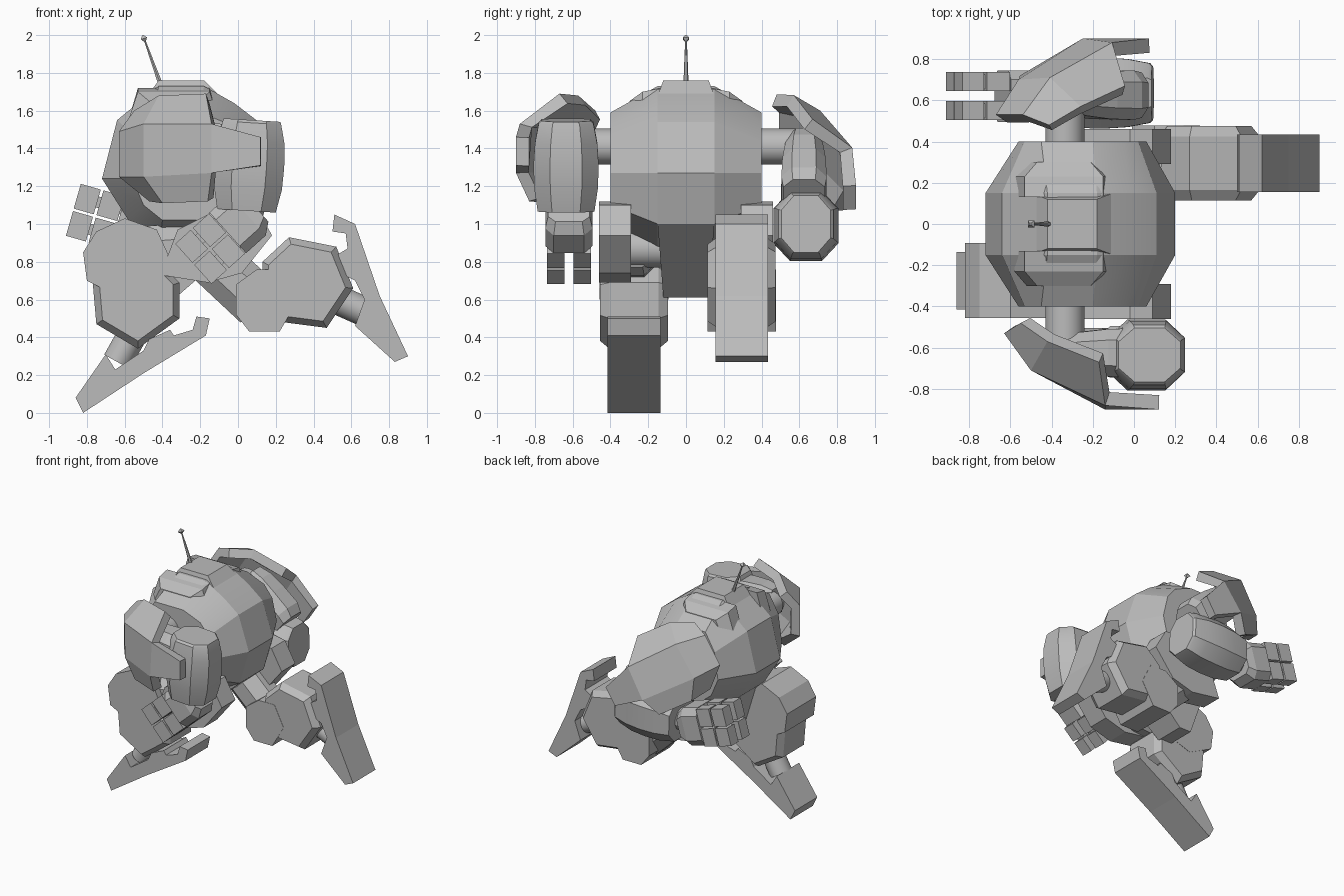
import bpy, bmesh, math
from mathutils import Vector, Matrix

cube = bpy.data.objects.get("Cube")
if cube:
    bpy.data.objects.remove(cube, do_unlink=True)

GREY = (0.5, 0.5, 0.5, 1)
metal = bpy.data.materials.new("plain grey")
metal.use_nodes = True
metal.diffuse_color = GREY
metal.node_tree.nodes["Principled BSDF"].inputs["Base Color"].default_value = GREY


def make(name, verts, faces, smooth=None, recalc=True):
    bm = bmesh.new()
    vs = [bm.verts.new(v) for v in verts]
    for f in faces:
        bm.faces.new([vs[i] for i in f])
    if recalc:
        bmesh.ops.recalc_face_normals(bm, faces=bm.faces)
    mesh = bpy.data.meshes.new(name)
    bm.to_mesh(mesh)
    bm.free()
    mesh.materials.append(metal)
    ob = bpy.data.objects.new(name, mesh)
    bpy.context.collection.objects.link(ob)
    if smooth:
        bpy.ops.object.select_all(action='DESELECT')
        ob.select_set(True)
        bpy.context.view_layer.objects.active = ob
        bpy.ops.object.shade_smooth_by_angle(angle=math.radians(smooth))
    return ob


def loft(name, rings, smooth=None):
    """Skin a row of equal rings and cap both ends."""
    n, m = len(rings[0]), len(rings)
    faces = [[r * n + i, r * n + (i + 1) % n, (r + 1) * n + (i + 1) % n, (r + 1) * n + i]
             for r in range(m - 1) for i in range(n)]
    faces += [list(range(n)), list(range((m - 1) * n, m * n))]
    return make(name, [p for ring in rings for p in ring], faces, smooth)


def prism(name, outline, y0, y1, chamfer=0.0):
    """Side outline (x, z) given thickness in y, with chamfered rims."""
    cx = sum(p[0] for p in outline) / len(outline)
    cz = sum(p[1] for p in outline) / len(outline)

    def ring(y, s):
        return [(cx + (x - cx) * s, y, cz + (z - cz) * s) for x, z in outline]
    if not chamfer:
        return loft(name, [ring(y0, 1), ring(y1, 1)])
    s = 1 - chamfer * 3
    return loft(name, [ring(y0, s), ring(y0 + chamfer, 1), ring(y1 - chamfer, 1), ring(y1, s)])


def bar(name, a, b, y, stations, sides=4, power=1.0, smooth=None):
    """Limb from a to b in the side plane; stations are (t, half depth, half width)."""
    a, b = Vector((a[0], y, a[1])), Vector((b[0], y, b[1]))
    d = (b - a).normalized()
    p, w = Vector((-d.z, 0, d.x)), Vector((0, 1, 0))
    k = 1 / math.cos(math.pi / sides) ** power if sides < 9 else 1

    def soft(v):
        return math.copysign(abs(v) ** power, v)
    rings = []
    for t, hp, hw in stations:
        angles = [2 * math.pi * (i + 0.5) / sides for i in range(sides)]
        rings.append([a.lerp(b, t) + p * hp * k * soft(math.cos(u)) + w * hw * k * soft(math.sin(u))
                      for u in angles])
    return loft(name, rings, smooth)


def tube(name, x, z, y0, y1, r, sides=20):
    ring = [(x + r * math.cos(2 * math.pi * i / sides), z + r * math.sin(2 * math.pi * i / sides))
            for i in range(sides)]
    ob = prism(name, ring, y0, y1)
    for f in ob.data.polygons:
        f.use_smooth = len(f.vertices) == 4


# Torso: wide middle band narrowing to the shoulder ends
middle = [(-.42, 1.73), (-.18, 1.73), (-.02, 1.64), (.11, 1.54), (.2, 1.27), (.12, 1.0),
          (-.18, .84), (-.42, .86), (-.58, 1.02), (-.72, 1.24), (-.64, 1.55)]
end = [(-.45, 1.59), (-.2, 1.59), (-.05, 1.53), (.02, 1.44), (.06, 1.27), (.02, 1.1),
       (-.15, 1.02), (-.4, 1.02), (-.5, 1.1), (-.56, 1.24), (-.53, 1.45)]
loft("torso", [[(x, y, z) for x, z in prof] for y, prof in
               ((-.4, end), (-.15, middle), (.15, middle), (.4, end))], 20)
loft("pelvis", [[(.12, -.15, 1.0), (.12, .15, 1.0), (-.55, .15, 1.0), (-.55, -.15, 1.0)],
                [(-.33, -.12, .61), (-.33, .12, .61), (-.43, .12, .61), (-.43, -.12, .61)]])
loft("top_hatch", [[(-.5, -.15, 1.65), (-.1, -.15, 1.68), (-.1, .15, 1.68), (-.5, .15, 1.65)],
                   [(-.42, -.12, 1.76), (-.18, -.12, 1.76), (-.18, .12, 1.76), (-.42, .12, 1.76)]])
bar("antenna_rod", (-.41, 1.74), (-.495, 1.975), 0, [(0, .012, .012), (1, .004, .004)], 6)
bar("antenna_tip", (-.492, 1.965), (-.504, 2.0), 0,
    [(0, .004, .004), (.5, .017, .017), (1, .004, .004)], 4)

skirt = [(-.02, 1.12), (.09, 1.1), (.18, .94), (.02, .74), (-.16, .69), (-.41, .73), (-.32, .97)]
for s, side in ((-1, "right"), (1, "left")):
    # Sloping ridge across the upper torso
    loft(side + "_top_ridge", [[(lo, s * y, 1.55), (lo + .05, s * y, z), (hi - .05, s * y, z),
                                (hi, s * y, 1.55)]
                               for lo, hi, y, z in ((-.58, -.1, .13, 1.72), (-.58, -.1, .23, 1.7),
                                                    (-.52, -.16, .3, 1.65))])
    prism(side + "_hip_guard", skirt, s * .29, s * .46)
    tube(side + "_hip_joint", -.2, .87, s * .05, s * .32, .1)
    tube(side + "_shoulder_axle", -.335, 1.41, s * .35, s * .6, .095)

# Shoulder shell, in rows from top to bottom
SHELL = [[(-.55, -.48, 1.6), (-.42, -.57, 1.68), (-.17, -.67, 1.69)],
         [(-.63, -.53, 1.49), (-.5, -.71, 1.53), (-.14, -.88, 1.53), (.12, -.9, 1.46)],
         [(-.63, -.53, 1.25), (-.5, -.7, 1.25), (-.14, -.9, 1.27), (.12, -.9, 1.31)],
         [(-.47, -.56, 1.12), (-.4, -.72, 1.11), (-.16, -.83, 1.12)]]


def shoulder_shell(name, s, swing):
    pivot = Vector((-.335, 0, 1.41))
    rot = Matrix.Rotation(math.radians(swing), 3, 'Y')
    verts, index = [], {}
    for r, row in enumerate(SHELL):
        for c, (x, y, z) in enumerate(row):
            index[r, c] = len(verts)
            verts.append(pivot + rot @ (Vector((x, -s * y, z)) - pivot))
    faces = []
    for r in range(3):
        for c in range(3):
            keys = [(r, c), (r + 1, c), (r + 1, c + 1), (r, c + 1)]
            if all(k in index for k in keys):
                f = [index[k] for k in keys]
                faces.append(f if s < 0 else f[::-1])
    ob = make(name, verts, faces, recalc=False)
    mod = ob.modifiers.new("thickness", 'SOLIDIFY')
    mod.thickness, mod.offset = .07, -1


def arm(side, s, swing, start, elbow, fore_a, fore_b, palm, aim):
    shoulder_shell(side + "_shoulder_shell", s, swing)
    y = s * .635
    bar(side + "_upper_arm", start, elbow, y - s * .01,
        [(0, .1, .08), (.2, .13, .1), (.5, .14, .115), (.85, .14, .12), (1, .11, .11)], 8, .7)
    bar(side + "_forearm", fore_a, fore_b, y,
        [(0, .15, .13), (.03, .155, .145), (.25, .18, .165), (.5, .185, .173), (.75, .18, .168),
         (1, .155, .15)], 8, .8, 30)
    d = Vector((math.cos(math.radians(aim)), math.sin(math.radians(aim))))
    p = Vector((-d.y, d.x))
    palm = Vector(palm)
    hand_y = s * .62
    bar(side + "_wrist", fore_b, palm, hand_y, [(-.1, .09, .09), (1, .09, .09)], 12)
    bar(side + "_palm", palm - d * .1, palm + d * .1, hand_y,
        [(0, .1, .11), (.3, .145, .125), (1, .145, .125)], 8, .5)
    # Four blocky two-part fingers
    for u in (-1, 1):
        for v in (-1, 1):
            root = palm + d * .085 + p * u * .075
            name = f"{side}_finger_{'upper' if u > 0 else 'lower'}_{'outer' if v > 0 else 'inner'}"
            yy = hand_y + v * s * .07
            bar(name + "_pin", root, root + d * .22, yy, [(0, .03, .035), (1, .03, .035)])
            for part, near, far in (("_base", .02, .135), ("_end", .15, .26)):
                bar(name + part, root + d * near, root + d * far, yy,
                    [(0, .068, .046), (1, .068, .046)])


arm("right", -1, 0, (-.36, 1.42), (.08, 1.37), (.075, 1.55), (.045, 1.07), (.02, 1.02), 222)
arm("left", 1, 33, (-.34, 1.43), (.0, 1.15), (.09, 1.0), (-.4, .98), (-.54, .98), 164)


# Legs: thigh, knee disc, chamfered shin, ankle and foot
def leg(side, y, knee_pos, knee, shin, ankle, foot):
    bar(side + "_thigh", (-.2, .87), knee_pos, y,
        [(-.1, .1, .11), (.1, .14, .13), (1, .14, .13)], 8)
    prism(side + "_knee", knee, y - .182, y + .182)
    prism(side + "_shin", shin, y - .18, y + .18, .05)
    bar(side + "_ankle", ankle[0], ankle[1], y, [(0, .08, .09), (1, .08, .09)], 16, 1, 40)
    prism(side + "_foot", foot, y - .14, y + .14)


leg("right", -.275, (-.6, .84),
    [(-.82, .85), (-.75, .96), (-.6, 1.03), (-.43, .97), (-.37, .84), (-.42, .66), (-.6, .6),
     (-.8, .7)],
    [(-.77, .7), (-.62, .8), (-.42, .8), (-.31, .69), (-.31, .5), (-.53, .34), (-.75, .47)],
    [(-.54, .45), (-.64, .27)],
    [(-.82, 0), (-.86, .08), (-.7, .31), (-.65, .23), (-.5, .33), (-.47, .39), (-.36, .44),
     (-.34, .41), (-.24, .44), (-.22, .51), (-.15, .5), (-.17, .41), (-.5, .21)])
leg("left", .295, (.11, .58),
    [(-.01, .52), (-.01, .68), (.1, .76), (.24, .76), (.32, .6), (.22, .43), (.06, .43)],
    [(.13, .8), (.27, .93), (.52, .88), (.61, .66), (.47, .45), (.24, .48), (.13, .6)],
    [(.48, .62), (.66, .54)],
    [(.51, 1.05), (.62, 1.0), (.75, .62), (.9, .3), (.83, .27), (.62, .46), (.67, .6),
     (.62, .7), (.56, .73), (.53, .84), (.58, .87), (.57, .95), (.5, .96)])
